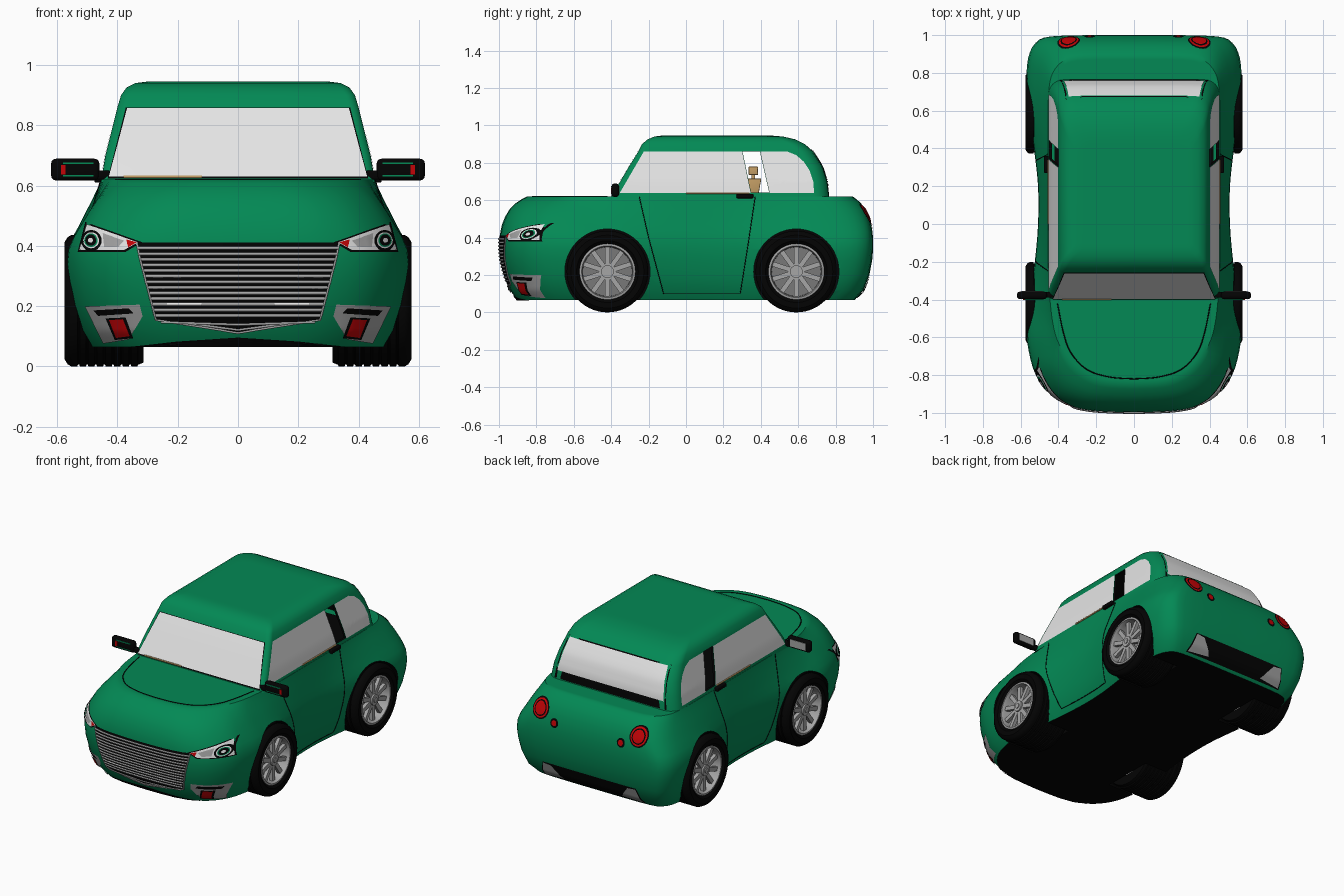
import bpy, bmesh, math
from mathutils import Vector, Matrix
from mathutils.bvhtree import BVHTree

if "Cube" in bpy.data.objects:
    bpy.data.objects.remove(bpy.data.objects["Cube"])


def mat(name, *c):
    m = bpy.data.materials.new(name)
    m.diffuse_color = (*c, 1)
    m.use_nodes = True
    m.node_tree.nodes["Principled BSDF"].inputs["Base Color"].default_value = m.diffuse_color
    return m


GREEN = mat("green paint", .001, .25, .09)
BLACK = mat("black trim", .001, .001, .001)
GLASS = mat("pale glass", .78, .78, .78)
SILVER = mat("silver metal", .38, .38, .38)
GREY = mat("dark grey metal", .19, .19, .19)
RED = mat("red lamp", .55, .001, .002)
TAN = mat("tan leather", .55, .34, .13)
WHITE = mat("white lamp", .8, .8, .8)


def make(name, bm, *mats):
    me = bpy.data.meshes.new(name)
    bm.to_mesh(me)
    ob = bpy.data.objects.new(name, me)
    bpy.context.collection.objects.link(ob)
    for m in mats:
        me.materials.append(m)
    return ob


def bake(ob):
    dg = bpy.context.evaluated_depsgraph_get()
    ob.data = bpy.data.meshes.new_from_object(ob.evaluated_get(dg))
    ob.modifiers.clear()


def cut(ob, cutter):
    m = ob.modifiers.new("cut", 'BOOLEAN')
    m.operation, m.solver, m.object = 'DIFFERENCE', 'EXACT', cutter
    bake(ob)
    bpy.data.objects.remove(cutter)


def loft(bm, rings):
    vs = [[bm.verts.new(p) for p in r] for r in rings]
    n = len(vs[0])
    for a, b in zip(vs, vs[1:]):
        for i in range(n):
            bm.faces.new((a[i], a[(i + 1) % n], b[(i + 1) % n], b[i]))
    bottom, top = bm.faces.new(vs[0]), bm.faces.new(vs[-1])
    bmesh.ops.recalc_face_normals(bm, faces=bm.faces)
    return bottom, top


def full(half, z):
    return [(x, y, z) for x, y in half] + [(-x, y, z) for x, y in half[-2:0:-1]]


def catmull(pts, n):
    p, out = [Vector(q) for q in pts], []
    for i in range(len(p) - 1):
        a, b, c, d = p[max(i - 1, 0)], p[i], p[i + 1], p[min(i + 2, len(p) - 1)]
        for k in range(n):
            t = k / n
            out.append(.5 * (2 * b + (c - a) * t + (2 * a - 5 * b + 4 * c - d) * t * t
                             + (3 * b - a - 3 * c + d) * t ** 3))
    return out + [p[-1]]


# Lower body: plan outlines blended from the widest level to the bonnet level
MID = catmull([(0, -.997), (.2, -.99), (.33, -.965), (.44, -.905), (.52, -.8), (.558, -.67),
               (.568, -.55), (.552, -.4), (.525, -.2), (.508, 0), (.508, .2), (.53, .4),
               (.56, .6), (.57, .75), (.56, .88), (.52, .96), (.44, .993), (.2, 1), (0, 1)], 3)
TOP = catmull([(0, -.85), (.12, -.845), (.2, -.83), (.28, -.79), (.345, -.73), (.395, -.64),
               (.425, -.55), (.445, -.4), (.455, -.2), (.455, 0), (.455, .2), (.455, .4),
               (.455, .6), (.45, .72), (.43, .8), (.38, .86), (.3, .885), (.15, .89), (0, .89)], 3)
LEVELS = [(.065, 0, 0, .86, .905, .9), (.12, 0, 0, .92, .945, .95), (.2, 0, 0, .965, .975, .98),
          (.28, 0, 0, .99, .995, .995), (.34, 0, 0, 1, 1, 1), (.39, .05, 0, 1, 1, 1),
          (.43, .18, .03, 1, 1, 1), (.47, .37, .09, 1, 1, 1), (.51, .54, .2, 1, 1, 1),
          (.55, .72, .36, 1, 1, 1), (.585, .87, .6, 1, 1, 1), (.608, .96, .84, 1, 1, 1),
          (.62, 1, 1, 1, 1, 1)]
rings = []
for z, tx, ty, sx, f, r in LEVELS:
    half = []
    for m, t in zip(MID, TOP):
        y = m.y + (t.y - m.y) * ty
        k = min(1, max(0, (-.5 - m.y) / .25))  # fuller sides round the headlamps
        bx = tx - (tx - ty) * .55 * k
        half.append(((m.x + (t.x - m.x) * bx) * sx, y * (f if y < 0 else r)))
    rings.append(full(half, z))
bm = bmesh.new()
bottom, top = loft(bm, rings)
bottom.material_index = 1
bmesh.ops.inset_individual(bm, faces=[top], thickness=.02)
BODY = BVHTree.FromBMesh(bm)
body = make("body", bm, GREEN, BLACK)


def cyl(bm, r, x0, x1, y, z, seg=48):
    m = Matrix.Translation(((x0 + x1) / 2, y, z)) @ Matrix.Rotation(math.pi / 2, 4, 'Y')
    bmesh.ops.create_cone(bm, cap_ends=True, segments=seg, radius1=r, radius2=r,
                          depth=abs(x1 - x0), matrix=m)


AXLES = (("front", -.42), ("rear", .59))
WZ = .218
bm = bmesh.new()
for _, y in AXLES:
    for s in (-1, 1):
        cyl(bm, .228, s * .3, s * .8, y, WZ)
for f in bm.faces:
    f.material_index = 1
cut(body, make("arch_cutter", bm, GREEN, BLACK))

# Cabin shell, hollow, with an open slanted gap behind each front window
rings = []
for z, w, yf, yr in [(.61, .455, -.405, .765), (.7, .44, -.352, .755), (.78, .42, -.305, .73),
                     (.86, .4, -.255, .68), (.9, .388, -.235, .635), (.925, .37, -.205, .585),
                     (.94, .34, -.17, .52), (.945, .3, -.13, .46)]:
    half = [(0, yf)]
    for cy, r, a0 in ((yf + .03, .03, -90), (yr - .08, .08, 0)):
        for k in range(7):
            a = math.radians(a0 + k * 15)
            half.append((w - r + r * math.cos(a), cy + r * math.sin(a)))
    rings.append(full(half + [(0, yr)], z))
bm = bmesh.new()
bottom, top = loft(bm, rings)
bmesh.ops.inset_individual(bm, faces=[top], thickness=.03)
CABIN = BVHTree.FromBMesh(bm)
bmesh.ops.delete(bm, geom=[bottom], context='FACES_ONLY')
cabin = make("cabin", bm, GREEN, BLACK)
m = cabin.modifiers.new("shell", 'SOLIDIFY')
m.thickness, m.offset, m.material_offset, m.material_offset_rim = .015, -1, 1, 1
bake(cabin)
bm = bmesh.new()
gap = [(.348, .64), (.445, .64), (.395, .86), (.302, .86)]
loft(bm, [[(x, y, z) for y, z in gap] for x in (-1, 1)])
for f in bm.faces:
    f.material_index = 1
cut(cabin, make("gap_cutter", bm, GREEN, BLACK))


# Helpers that lay plates and thin tubes onto the body surface
def project(tree, u, v, view, lift):
    o, d = {"front": ((u, -3, v), (0, 1, 0)), "back": ((u, 3, v), (0, -1, 0)),
            "right": ((3, u, v), (-1, 0, 0)), "left": ((-3, u, v), (1, 0, 0))}[view]
    o, d = Vector(o), Vector(d)
    p, n, *_ = tree.ray_cast(o, d)
    if p is None:
        p, n, *_ = tree.find_nearest(o + d * 2.2)
    return p + n * lift


def plate(name, tree, pts, view, m, lift=.004, cuts=7):
    bm = bmesh.new()
    bm.faces.new([bm.verts.new((u, v, 0)) for u, v in pts])
    bmesh.ops.triangulate(bm, faces=bm.faces)
    bmesh.ops.subdivide_edges(bm, edges=bm.edges, cuts=cuts, use_grid_fill=True)
    for v in bm.verts:
        v.co = project(tree, v.co.x, v.co.y, view, lift)
    bmesh.ops.recalc_face_normals(bm, faces=bm.faces)
    bm.normal_update()
    f = max(bm.faces, key=lambda f: f.calc_area())
    out = {"front": (0, -1, 0), "back": (0, 1, 0), "right": (1, 0, 0), "left": (-1, 0, 0)}[view]
    if f.normal.dot(Vector(out)) < 0:
        bmesh.ops.reverse_faces(bm, faces=bm.faces)
    return make(name, bm, m)


def disc(name, u, v, r, view, m, lift):
    pts = [(u + r * math.cos(k * math.pi / 10), v + r * math.sin(k * math.pi / 10)) for k in range(20)]
    plate(name, BODY, pts, view, m, lift, 2)


def tube(name, pts, r, m):
    cu = bpy.data.curves.new(name, 'CURVE')
    cu.dimensions, cu.bevel_depth, cu.bevel_resolution = '3D', r, 1
    sp = cu.splines.new('POLY')
    sp.points.add(len(pts) - 1)
    for q, p in zip(sp.points, pts):
        q.co = (*p, 1)
    cu.materials.append(m)
    bpy.context.collection.objects.link(bpy.data.objects.new(name, cu))


def strip(name, pts, view, r, m, lift=0, n=14, tree=BODY):
    path = [Vector(a).lerp(Vector(b), k / n) for a, b in zip(pts, pts[1:]) for k in range(n + 1)]
    tube(name, [project(tree, p.x, p.y, view, lift) for p in path], r, m)


def box(name, c, size, m, bevel=0, taper=1):
    bm = bmesh.new()
    bmesh.ops.create_cube(bm, size=1)
    for v in bm.verts:
        k = taper if v.co.z < 0 else 1
        v.co = Vector((v.co.x * size[0], v.co.y * size[1] * k, v.co.z * size[2])) + Vector(c)
    if bevel:
        bmesh.ops.bevel(bm, geom=bm.edges, offset=bevel, segments=3, profile=.5, affect='EDGES')
    return make(name, bm, m)


# Windows
plate("windscreen_seal", CABIN, [(-.432, .622), (.432, .622), (.372, .858), (-.372, .858)], "front", BLACK, .002)
plate("windscreen", CABIN, [(-.428, .628), (.428, .628), (.368, .855), (-.368, .855)], "front", GLASS, .004)
strip("dashboard_edge", [(-.38, .627), (-.12, .627)], "front", .0045, TAN, .004, 4, CABIN)
plate("rear_window_seal", CABIN, [(-.395, .625), (.395, .625), (.36, .868), (-.36, .868)], "back", BLACK, .002)
plate("rear_window", CABIN, [(-.375, .675), (.375, .675), (.345, .862), (-.345, .862)], "back", GLASS, .004)
for side in ("left", "right"):
    plate(side + "_door_window", CABIN, [(-.355, .637), (.346, .637), (.3, .86), (-.225, .86)], side, GLASS, .002)
    plate(side + "_quarter_window", CABIN, [(.447, .637), (.685, .637), (.68, .7), (.66, .76), (.63, .805),
                                            (.59, .84), (.54, .86), (.397, .86)], side, GLASS, .002)
    strip(side + "_door_trim", [(0, .637), (.34, .637)], side, .005, TAN, .002, 4, CABIN)
    strip(side + "_door_seam", [(-.25, .618), (-.2, .4), (-.12, .1), (.29, .1), (.33, .35), (.37, .618)],
          side, .0025, BLACK)

# Cabin inside
box("cabin_floor", (0, .17, .623), (.84, 1.04, .006), BLACK)
for s in (-1, 1):
    box("seat_back", (s * .2, .365, .672), (.26, .075, .085), TAN, .003, .6)
    box("headrest", (s * .2, .36, .757), (.15, .05, .045), TAN, .004)
    box("headrest_stem", (s * .2, .36, .725), (.04, .02, .04), TAN)

# Bonnet seam
half = catmull([(0, -.82), (.13, -.81), (.25, -.77), (.335, -.68), (.375, -.57), (.405, -.42)], 6)
tube("bonnet_seam", [(-p.x, p.y, .62) for p in half[::-1]] + [(p.x, p.y, .62) for p in half[1:]], .003, BLACK)

# Grille
hexa = [(-.335, .41), (.335, .41), (.325, .36), (.272, .155), (0, .112), (-.272, .155), (-.325, .36)]
plate("grille_back", BODY, hexa, "front", BLACK, .003, 12)
strip("grille_frame", hexa[1:] + hexa[:1], "front", .004, SILVER, .002)
for k in range(13):
    z = .392 - k * .0185
    w = .268 + (z - .155) * .26
    strip("grille_slat", [(-w, z), (w, z)], "front", .0058, SILVER, .003, 24)
for d in (0, .018):
    strip("grille_lower_slat", [(-.255 + d * 5, .148 - d * .2), (0, .14 - d), (.255 - d * 5, .148 - d * .2)],
          "front", .004, SILVER, .004)
for s in (-1, 1):
    strip("grille_light_bar", [(s * .12, .208), (s * .235, .208)], "front", .005, WHITE, .005, 6)
plate("chin", BODY, [(-.36, .067), (.36, .067), (.2, .085), (0, .098), (-.2, .085)], "front", BLACK, .004)

for s in (-1, 1):
    def sx(*pts):
        return [(u * s, v) for u, v in pts]
    # Headlamps
    plate("headlamp_surround", BODY, sx((.505, .478), (.318, .412), (.372, .38), (.53, .38)), "front", BLACK, .002)
    plate("headlamp", BODY, sx((.499, .47), (.33, .411), (.376, .386), (.524, .386)), "front", WHITE, .004)
    plate("headlamp_panel", BODY, sx((.445, .44), (.375, .416), (.395, .395), (.44, .395)), "front", SILVER, .006)
    plate("indicator", BODY, sx((.368, .42), (.334, .411), (.362, .394)), "front", RED, .006)
    for r, m, l in ((.034, BLACK, .006), (.026, WHITE, .007), (.022, GREEN, .0077),
                    (.018, BLACK, .0085), (.008, WHITE, .0095)):
        disc("headlamp_lens", s * .482, .416, r, "front", m, l)
    # Fog lamp panels
    plate("fog_panel", BODY, sx((.505, .2), (.325, .206), (.315, .168), (.36, .092), (.445, .078)), "front", SILVER)
    plate("fog_vent", BODY, sx((.475, .188), (.36, .195), (.345, .178), (.46, .17)), "front", BLACK, .006)
    plate("fog_lamp_surround", BODY, sx((.435, .162), (.37, .165), (.345, .098), (.405, .092)), "front", BLACK, .007)
    plate("fog_lamp", BODY, sx((.422, .157), (.378, .16), (.356, .106), (.4, .1)), "front", RED, .009)
    # Tail lamps
    for r, m, l in ((.06, BLACK, .003), (.052, RED, .005), (.043, BLACK, .006), (.036, RED, .0075)):
        disc("tail_lamp", s * .345, .52, r, "back", m, l)
    for r, m, l in ((.028, BLACK, .003), (.017, RED, .006)):
        disc("small_tail_lamp", s * .235, .462, r, "back", m, l)
    # Door mirrors and handles
    box("mirror", (s * .54, -.378, .653), (.16, .04, .072), BLACK, .016)
    box("mirror_glass", (s * .54, -.358, .653), (.11, .004, .045), SILVER)
    box("mirror_stem", (s * .455, -.375, .635), (.06, .03, .03), BLACK, .006)
    box("mirror_stripe", (s * .53, -.399, .674), (.1, .005, .006), GREEN)
    box("mirror_stripe", (s * .53, -.399, .632), (.1, .005, .005), GREEN)
    box("mirror_lamp", (s * .58, -.399, .652), (.014, .005, .032), RED)
    box("door_handle", (s * .464, .315, .622), (.025, .09, .024), BLACK, .005)
    # Rear bumper end pieces
    plate("exhaust_trim", BODY, sx((.325, .185), (.27, .18), (.2, .095), (.35, .085)), "back", SILVER, .007)
plate("rear_bumper_opening", BODY, [(-.36, .08), (.36, .08), (.33, .19), (-.33, .19)], "back", BLACK, .004)


# Wheels
def lathe(bm, prof, s, y, closed, n=56):
    rows = [[bm.verts.new((s * x, y + r * math.cos(2 * math.pi * k / n), WZ + r * math.sin(2 * math.pi * k / n)))
             for k in range(n)] for r, x in prof]
    for a, b in zip(rows, rows[1:] + (rows[:1] if closed else [])):
        for k in range(n):
            bm.faces.new((a[k], a[(k + 1) % n], b[(k + 1) % n], b[k]))
    bmesh.ops.recalc_face_normals(bm, faces=bm.faces)


tread = []
for k in range(8):
    x = .553 - k * .0285
    tread += [(.218, x), (.218, x - .02), (.211, x - .022), (.211, x - .026)]
tyre = [(.146, .555), (.165, .573), (.195, .575), (.211, .565)] + tread + [(.205, .313), (.146, .313)]
for end, y in AXLES:
    for s in (-1, 1):
        bm = bmesh.new()
        lathe(bm, tyre, s, y, True)
        make(end + "_tyre", bm, BLACK)
        bm = bmesh.new()
        lathe(bm, [(.147, .545), (.149, .563), (.138, .565), (.132, .545), (.13, .34), (.147, .33)], s, y, True)
        cyl(bm, .034, s * .48, s * .556, y, WZ, 24)
        cyl(bm, .016, s * .55, s * .561, y, WZ, 16)
        for k in range(10):
            m = (Matrix.Translation((s * .535, y, WZ)) @ Matrix.Rotation(k * math.pi / 5, 4, 'X')
                 @ Matrix.Translation((0, 0, .082)) @ Matrix.Diagonal((.022, .026, .108, 1)))
            bmesh.ops.create_cube(bm, size=1, matrix=m)
        make(end + "_rim", bm, SILVER)
        bm = bmesh.new()
        cyl(bm, .131, s * .48, s * .49, y, WZ)
        make(end + "_brake_disc", bm, GREY)

# Smooth shading with sharp edges kept
for ob in bpy.context.scene.objects:
    if ob.type == 'MESH':
        ob.select_set(True)
        bpy.context.view_layer.objects.active = ob
bpy.ops.object.shade_smooth_by_angle(angle=math.radians(35))
